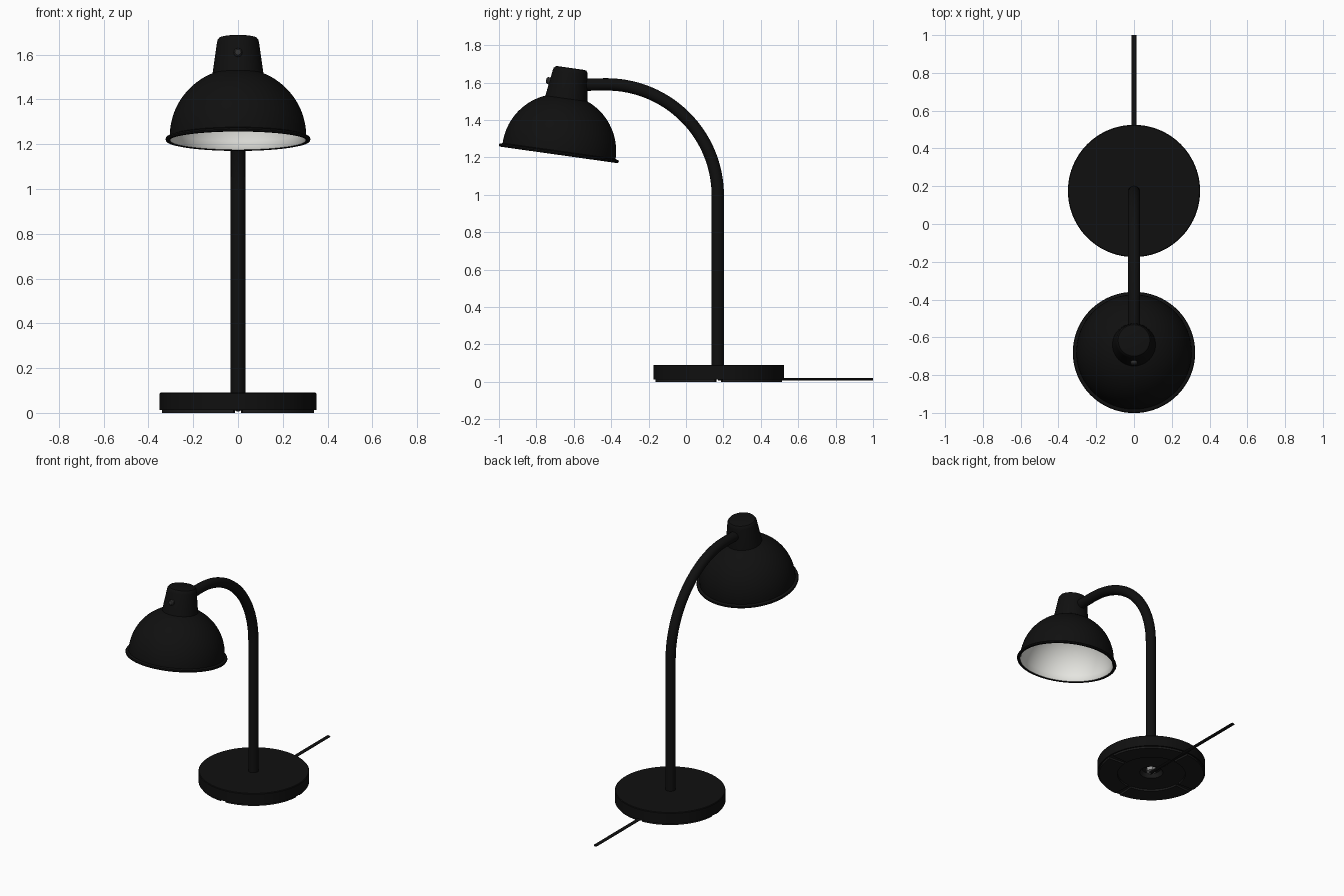
import bpy, bmesh, math
from mathutils import Matrix, Vector

cube = bpy.data.objects.get("Cube")
if cube:
    bpy.data.objects.remove(cube, do_unlink=True)


def material(name, rgb):
    m = bpy.data.materials.new(name)
    m.use_nodes = True
    m.diffuse_color = (*rgb, 1)
    m.node_tree.nodes["Principled BSDF"].inputs["Base Color"].default_value = (*rgb, 1)
    return m


BLACK = material("black enamel", (0.005, 0.005, 0.005))
WHITE = material("white enamel", (0.8, 0.8, 0.76))
RUBBER = material("dark rubber", (0.012, 0.012, 0.012))
STEEL = material("steel", (0.3, 0.3, 0.3))
DARK_STEEL = material("dark steel", (0.03, 0.03, 0.03))


def finish(obj, angle=35):
    bpy.ops.object.select_all(action="DESELECT")
    obj.select_set(True)
    bpy.context.view_layer.objects.active = obj
    bpy.ops.object.shade_smooth_by_angle(angle=math.radians(angle))
    return obj


def add_mesh(name, bm, mats, matrix=Matrix()):
    bmesh.ops.recalc_face_normals(bm, faces=bm.faces)
    mesh = bpy.data.meshes.new(name)
    bm.to_mesh(mesh)
    bm.free()
    for m in mats:
        mesh.materials.append(m)
    obj = bpy.data.objects.new(name, mesh)
    bpy.context.collection.objects.link(obj)
    obj.matrix_world = matrix
    return finish(obj)


def lathe(name, profile, mats, matrix=Matrix(), steps=64, slots=None, start=0, sweep=2 * math.pi):
    """Revolve (radius, height) points about z; slots gives a material per strip."""
    bm = bmesh.new()
    full = sweep > 6.28
    count = steps if full else steps + 1
    rows = []
    for r, z in profile:
        if r == 0:
            rows.append([bm.verts.new((0, 0, z))] * count)
        else:
            angles = [start + sweep * i / steps for i in range(count)]
            rows.append([bm.verts.new((r * math.cos(a), r * math.sin(a), z)) for a in angles])
    for k in range(len(rows) - 1):
        for i in range(steps):
            j = (i + 1) % count
            loop = [rows[k][i], rows[k][j], rows[k + 1][j], rows[k + 1][i]]
            face = bm.faces.new(list(dict.fromkeys(loop)))
            face.material_index = slots[k] if slots else 0
    if not full:
        for i in (0, -1):
            bm.faces.new([row[i] for row in rows[:-1]])
    return add_mesh(name, bm, mats, matrix)


# Weighted base with a recess underneath
base_at = Matrix.Translation((0, 0.175, 0))
lathe("base", [(0, 0.09), (0.346, 0.09), (0.35, 0.086), (0.35, 0.013), (0.34, 0.013),
               (0.075, 0.013), (0.06, 0.04), (0, 0.04)],
      [BLACK, RUBBER], base_at, 96, [0, 0, 0, 0, 1, 1, 1])

# Four curved rubber feet
gap = 0.06
for n in range(4):
    lathe("foot_pad_%d" % (n + 1), [(0.22, 0), (0.34, 0), (0.34, 0.013), (0.22, 0.013), (0.22, 0)],
          [RUBBER], base_at, 20, None, n * math.pi / 2 + gap, math.pi / 2 - 2 * gap)

# Nut in the recess
lathe("base_nut", [(0, 0.018), (0.035, 0.018), (0.035, 0.042), (0, 0.042)], [STEEL], base_at, 6)

# Flat power cable
cable_at = (Matrix.Translation((0, 0.17, 0.013)) @ Matrix.Rotation(-math.pi / 2, 4, "X")
            @ Matrix.Diagonal((0.013, 0.007, 0.83, 1)))
lathe("power_cable", [(0, 0), (1, 0), (1, 1), (0, 1)], [BLACK], cable_at, 16)

# Upright stem that bends forward in a quarter circle
bend = 0.595
path = [Vector((0, 0.17, 0.07))]
for i in range(33):
    a = math.pi / 2 * i / 32
    path.append(Vector((0, 0.17 - bend + bend * math.cos(a), 0.995 + bend * math.sin(a))))
path.append(Vector((0, -0.58, 1.588)))
curve = bpy.data.curves.new("stem_path", "CURVE")
curve.dimensions = "3D"
curve.bevel_depth = 0.033
curve.bevel_resolution = 6
curve.use_fill_caps = True
spline = curve.splines.new("POLY")
spline.points.add(len(path) - 1)
for point, co in zip(spline.points, path):
    point.co = (*co, 1)
guide = bpy.data.objects.new("stem_path", curve)
bpy.context.collection.objects.link(guide)
bpy.context.view_layer.update()
tube = bpy.data.meshes.new_from_object(guide.evaluated_get(bpy.context.evaluated_depsgraph_get()))
bpy.data.objects.remove(guide, do_unlink=True)
tube.materials.clear()
tube.materials.append(BLACK)
stem = bpy.data.objects.new("stem", tube)
bpy.context.collection.objects.link(stem)
finish(stem)

# Tilted lamp head: dome, lip, cap and screw share one frame
head_at = Matrix.Translation((0, -0.68, 1.222)) @ Matrix.Rotation(math.radians(-8), 4, "X")


def dome(radius, count=18):
    top = math.acos(0.09 / radius)
    return [(radius * math.cos(top * i / count), 0.012 + radius * math.sin(top * i / count))
            for i in range(count + 1)]


outer, inner = dome(0.305), dome(0.296)
lip = [(0.312, 0.009), (0.321, 0.007), (0.324, 0), (0.321, -0.007), (0.312, -0.009), (0.303, -0.005)]
shade_profile = [(0, outer[-1][1])] + outer[::-1] + lip + inner + [(0, inner[-1][1])]
black_strips = len(outer) + len(lip)
strips = len(shade_profile) - 1
lathe("shade", shade_profile, [BLACK, WHITE], head_at, 80,
      [0 if k < black_strips else 1 for k in range(strips)])

lathe("shade_cap", [(0, 0.27), (0.116, 0.27), (0.114, 0.295), (0.094, 0.435), (0.091, 0.448),
                    (0.084, 0.457), (0.074, 0.46), (0, 0.46)], [BLACK], head_at, 48)

screw_at = head_at @ Matrix.Translation((0, -0.09, 0.376)) @ Matrix.Rotation(math.pi / 2, 4, "X")
lathe("cap_screw", [(0, 0), (0.019, 0), (0.019, 0.022), (0.013, 0.03), (0, 0.032)],
      [DARK_STEEL], screw_at, 16)
